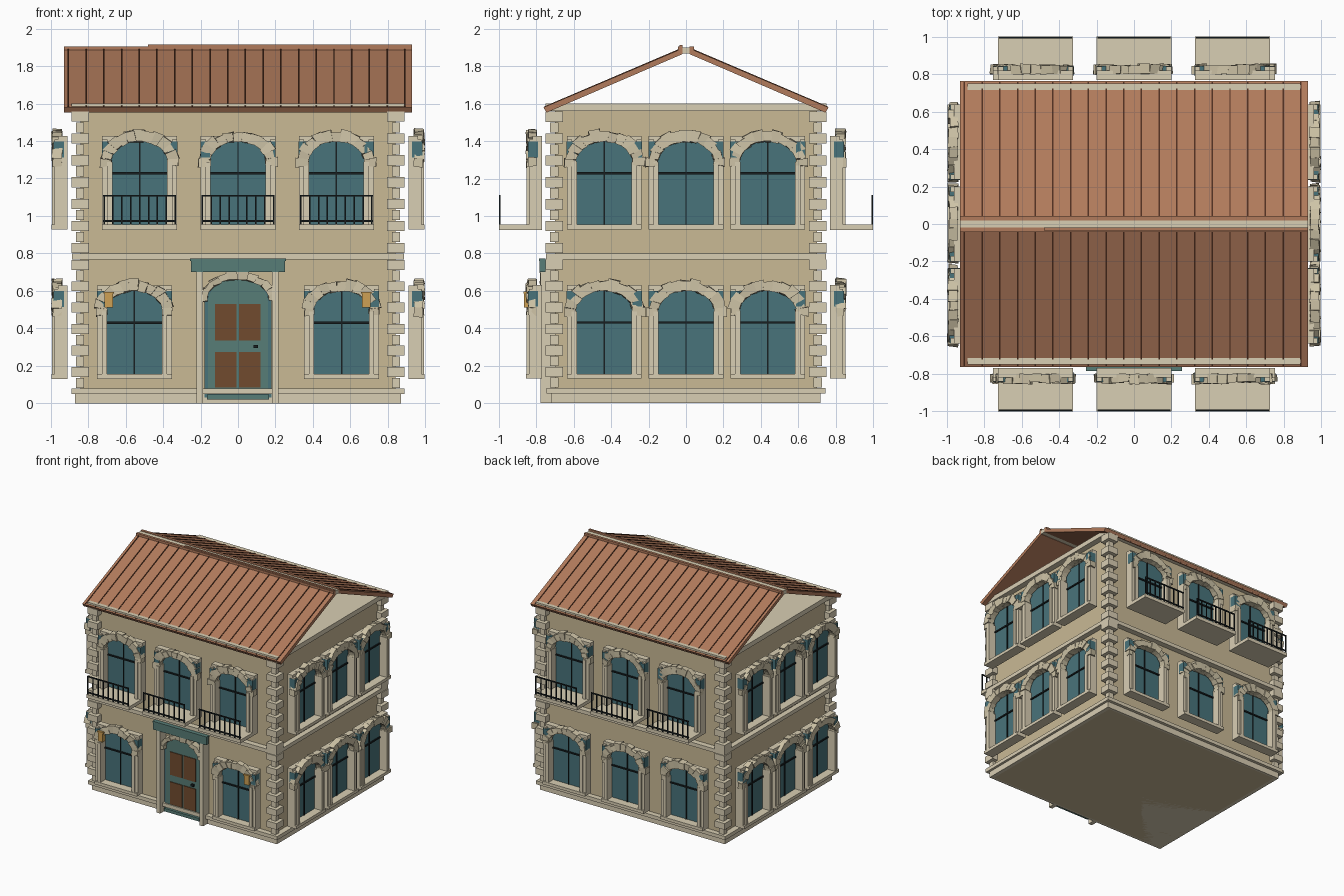
import bpy, bmesh, random
from math import cos, sin, pi, radians
from mathutils import Matrix, Vector

if "Cube" in bpy.data.objects:
    bpy.data.objects.remove(bpy.data.objects["Cube"])

random.seed(4)
I = Matrix.Identity(4)
COLORS = dict(wall=(200, 184, 148), trim=(216, 205, 178), stone=(205, 194, 165), glass=(74, 115, 122),
              iron=(30, 36, 38), roof=(176, 122, 92), seam=(80, 50, 36), teal=(88, 124, 118),
              wood=(112, 76, 50), gold=(205, 160, 85))
parts, mats = {}, {}


def part(name, color):
    """Mesh under construction for a named part."""
    if name not in parts:
        parts[name] = (bmesh.new(), color)
    return parts[name][0]


def hexa(bm, pts, M=I):
    """Six-sided block from 8 corners ordered x, then y, then z."""
    v = [bm.verts.new(M @ Vector(p)) for p in pts]
    for f in ((0, 1, 3, 2), (4, 6, 7, 5), (0, 4, 5, 1), (2, 3, 7, 6), (0, 2, 6, 4), (1, 5, 7, 3)):
        bm.faces.new([v[i] for i in f])


def box(name, color, x, y, z, M=I):
    hexa(part(name, color), [(a, b, c) for a in x for b in y for c in z], M)


def prism(name, color, pts, axis, lo, hi):
    """Extrude a 2D outline along x or y."""
    bm = part(name, color)
    place = (lambda p, t: (t, p[0], p[1])) if axis == 'x' else (lambda p, t: (p[0], t, p[1]))
    a = [bm.verts.new(place(p, lo)) for p in pts]
    b = [bm.verts.new(place(p, hi)) for p in pts]
    bm.faces.new(a)
    bm.faces.new(b[::-1])
    for i in range(len(pts)):
        j = (i + 1) % len(pts)
        bm.faces.new((a[i], b[i], b[j], a[j]))


def rough_arch(name, M, cz, rx, ry, t, y0, y1, n=13):
    """Ring of uneven rubble stones over an opening."""
    bm = part(name, 'stone')
    j = lambda s: random.uniform(-s, s)
    a0, a1 = radians(-8), radians(188)
    for i in range(n):
        s, e = a0 + (a1 - a0) * i / n, a0 + (a1 - a0) * (i + 1.08) / n
        grow, front = random.uniform(0.75, 1.15), y0 + random.uniform(0, 0.012)
        pts = []
        for ang in (s, e):
            for y in (front, y1):
                for k in (0, t * grow):
                    pts.append(((rx + k) * cos(ang) + j(.005), y + j(.004),
                                cz + (ry + k) * sin(ang) + j(.005)))
        hexa(bm, pts, M)


def window(side, M, balcony=False):
    """Window unit: local x along wall, -y outward, z from the sill."""
    fr, gl, ir = side + '_window_frames', side + '_window_glass', side + '_window_bars'
    box(gl, 'glass', (-.155, .155), (-.015, -.004), (.02, .475), M)
    box(fr, 'trim', (-.2, .2), (-.085, 0), (0, .025), M)
    box(fr, 'trim', (-.2, .2), (-.05, 0), (.47, .5), M)
    for s in (-1, 1):
        box(fr, 'trim', sorted((s * .172, s * .2)), (-.07, 0), (.02, .48), M)
        box(fr, 'trim', sorted((s * .146, s * .174)), (-.082, 0), (.02, .36), M)
        box(gl, 'glass', sorted((s * .15, s * .201)), (-.074, -.02), (.385, .47), M)
    box(ir, 'iron', (-.148, .148), (-.024, -.014), (.294, .306), M)
    box(ir, 'iron', (-.004, .004), (-.022, -.014), (.025, .47), M)
    rough_arch(side + '_window_arch_stones', M, .36, .15, .11, .062, -.085, -.03)
    if balcony:
        box(side + '_balcony_slabs', 'trim', (-.2, .2), (-.23, 0), (-.002, .027), M)
        rail = side + '_balcony_railings'
        for z in (.045, .18):
            box(rail, 'iron', (-.195, .195), (-.229, -.221), (z - .005, z + .005), M)
        for k in range(9):
            x = -.19 + k * .0475
            box(rail, 'iron', (x - .004, x + .004), (-.229, -.221), (.027, .18), M)


# Walls, plinth, string course and cornice
box('walls', 'wall', (-.84, .84), (-.70, .70), (.0, 1.58))
box('plinth', 'trim', (-.87, .87), (-.72, .72), (0, .05))
box('plinth_cap', 'trim', (-.89, .89), (-.745, .745), (.05, .08))
box('string_course', 'trim', (-.885, .885), (-.748, .748), (.768, .80))
box('cornice', 'trim', (-.89, .89), (-.75, .75), (1.56, 1.60))

# Corner quoins, alternating large and small
for sx in (-1, 1):
    for sy in (-1, 1):
        for base, count in ((.08, 12), (.80, 13)):
            h = (.768 - base) / count if base < .5 else (1.56 - base) / count
            for k in range(count):
                r = .047 if k % 2 == (base < .5) else .022
                cx, cy = sx * .843, sy * .705
                z = base + k * h
                box('quoins', 'trim', (cx - r, cx + r), (cy - r, cy + r), (z + .002, z + h - .002))

# Windows on all four sides; front middle of the ground floor is the door
for side, ang, dist, spread, balcony in (('front', 0, .77, .525, True), ('right', 90, .91, .437, False),
                                         ('back', 180, .77, .525, True), ('left', 270, .91, .437, False)):
    for level, z in enumerate((.13, .928)):
        for k in (-1, 0, 1):
            if side == 'front' and level == 0 and k == 0:
                continue
            u = k * (.553 if level == 0 and balcony else spread)
            M = Matrix.Rotation(radians(ang), 4, 'Z') @ Matrix.Translation((u, -dist, z))
            window(side, M, balcony and level == 1)

# Roof slopes with standing seams, open gables
for s in (-1, 1):
    prism('roof_slopes', 'roof', [(s * .02, 1.865), (s * .745, 1.553), (s * .763, 1.58), (s * .02, 1.895)],
          'x', -.93, .93)
    for k in range(20):
        x = -.905 + k * .0945
        prism('roof_seams', 'seam', [(s * .03, 1.885), (s * .755, 1.576), (s * .757, 1.586), (s * .03, 1.896)],
              'x', x - .004, x + .004)
    box('ridge_caps', 'roof', (-.93, .93), sorted((s * .02, s * .042)), (1.875, 1.905))
box('ridge_beam', 'trim', (-.93, .93), (-.022, .022), (1.868, 1.9))
box('ridge_flashing', 'roof', (-.48, .93), (-.036, -.02), (1.89, 1.915))

# Door with arched leaf, panels, posts, signboard and threshold
def arched(w, z0, zs, zt):
    return [(-w, z0), (w, z0)] + [(w * cos(pi * i / 12), zs + (zt - zs) * sin(pi * i / 12)) for i in range(13)]

prism('door_frame', 'glass', arched(.18, .03, .55, .69), 'y', -.728, -.69)
prism('door_leaf', 'teal', arched(.16, .05, .54, .67), 'y', -.736, -.70)
for x in ((-.122, -.008), (.006, .12)):
    for z in ((.085, .275), (.335, .53)):
        box('door_panels', 'wood', x, (-.742, -.72), z)
box('door_handle', 'iron', (.082, .106), (-.752, -.73), (.294, .312))
for x in ((-.222, -.188), (.182, .216)):
    box('door_posts', 'trim', x, (-.778, -.70), (0, .73))
box('signboard', 'teal', (-.25, .25), (-.782, -.752), (.70, .765))
box('signboard_rim', 'teal', (-.255, .255), (-.786, -.75), (.76, .772))
box('threshold', 'teal', (-.165, .165), (-.76, -.70), (.02, .046))
rough_arch('door_arch_stones', I, .56, .165, .10, .04, -.78, -.72, 12)

# Wall lanterns beside the ground floor windows
for x in (-.69, .685):
    box('lanterns', 'gold', (x - .022, x + .022), (-.865, -.825), (.51, .585))
    box('lantern_caps', 'gold', (x - .028, x + .028), (-.868, -.82), (.585, .595))

# Turn every part into an object
for name, (bm, color) in parts.items():
    bmesh.ops.recalc_face_normals(bm, faces=bm.faces[:])
    me = bpy.data.meshes.new(name)
    bm.to_mesh(me)
    bm.free()
    if color not in mats:
        mats[color] = bpy.data.materials.new(color)
        mats[color].diffuse_color = [(c / 255) ** 2.2 for c in COLORS[color]] + [1]
    me.materials.append(mats[color])
    bpy.context.collection.objects.link(bpy.data.objects.new(name, me))

for m in bpy.data.materials:
    if m.users and not m.is_grease_pencil:
        m.use_nodes = True
        m.node_tree.nodes["Principled BSDF"].inputs["Base Color"].default_value = m.diffuse_color
